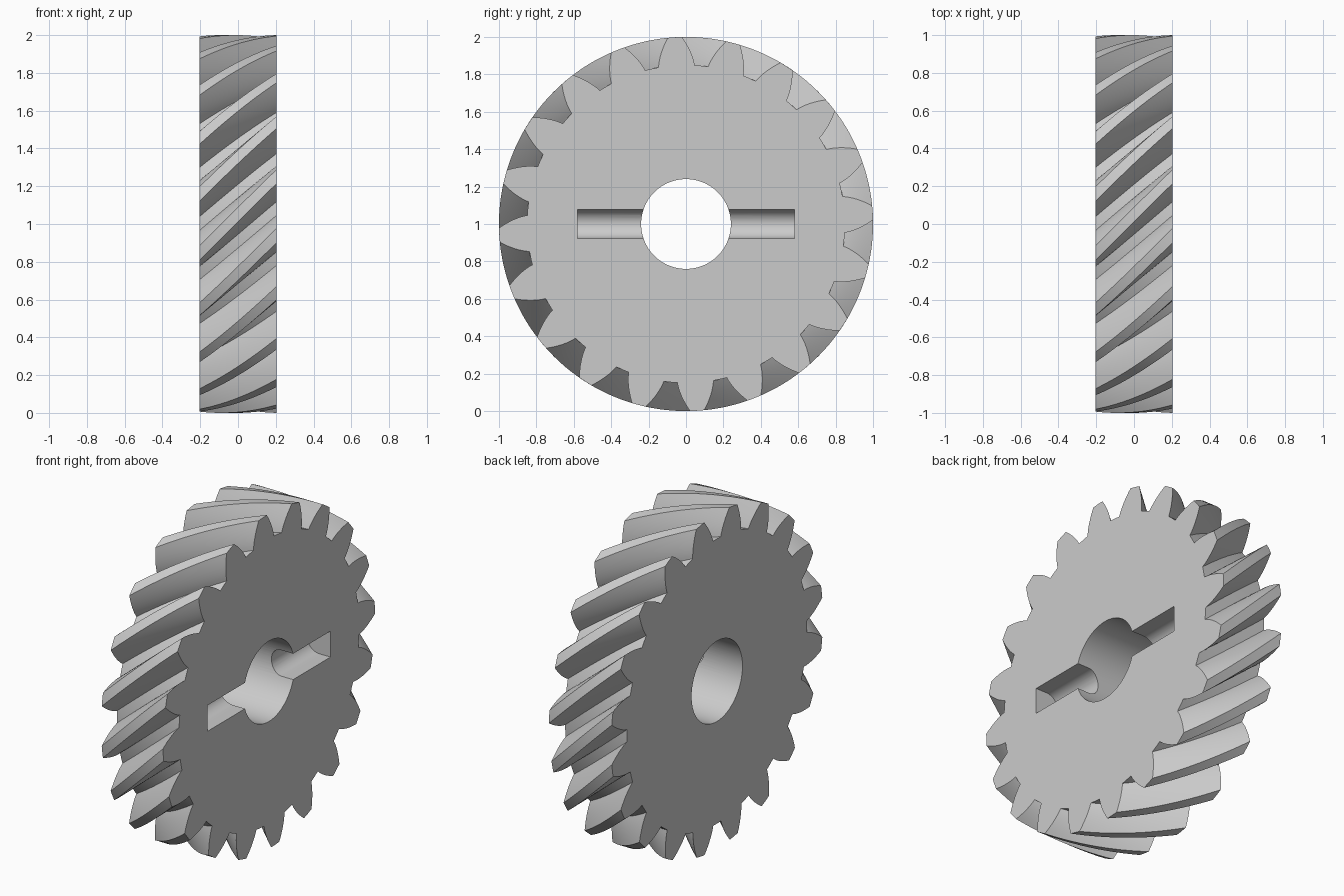
import bpy
import bmesh
from math import cos, sin, tan, acos, radians, pi

old = bpy.data.objects.get("Cube")
if old:
    bpy.data.objects.remove(old, do_unlink=True)

TEETH = 20
HALF = 0.205                 # half the gear width
R_ROOT, R_PITCH, R_TIP = 0.85, 0.934, 1.0
R_BASE = 0.831               # involute base circle
TWIST = radians(23.5)        # helix rotation across the width
PHASE = radians(3.4)         # a tooth's angle on the slotted side
BORE = 0.24
LAYERS = 20

steel = bpy.data.materials.new("light_grey")
steel.use_nodes = True
grey = (0.6, 0.6, 0.6, 1)
steel.diffuse_color = grey
steel.node_tree.nodes["Principled BSDF"].inputs["Base Color"].default_value = grey


def involute(r):
    a = acos(min(1, R_BASE / r))
    return tan(a) - a


def half_angle(r):
    """Half the angular tooth thickness at radius r."""
    return pi / TEETH / 2 + involute(R_PITCH) - involute(r)


def loft(name, rings):
    """Solid skin through equal rings of points, with flat end caps."""
    bm = bmesh.new()
    loops = [[bm.verts.new(p) for p in ring] for ring in rings]
    n = len(loops[0])
    for a, b in zip(loops, loops[1:]):
        for i in range(n):
            j = (i + 1) % n
            bm.faces.new((a[i], a[j], b[j], b[i]))
    bm.faces.new(loops[0])
    bm.faces.new(loops[-1])
    bmesh.ops.recalc_face_normals(bm, faces=bm.faces)
    mesh = bpy.data.meshes.new(name)
    bm.to_mesh(mesh)
    bm.free()
    mesh.materials.append(steel)
    obj = bpy.data.objects.new(name, mesh)
    bpy.context.collection.objects.link(obj)
    return obj


# One tooth outline as (radius, angle): flank up, tip, flank down, root arc
STEPS = 8
flank = [R_ROOT + (R_TIP - R_ROOT) * i / STEPS for i in range(STEPS + 1)]
tooth = [(r, -half_angle(r)) for r in flank]
tooth += [(R_TIP, 0)]
tooth += [(r, half_angle(r)) for r in reversed(flank)]
tooth += [(R_ROOT, pi / TEETH)]
outline = [(r, a + 2 * pi * k / TEETH) for k in range(TEETH) for r, a in tooth]

# Helical gear body
rings = []
for layer in range(LAYERS + 1):
    t = layer / LAYERS
    x = HALF - 2 * HALF * t
    turn = PHASE + TWIST * t
    rings.append([(x, r * cos(a + turn), 1 + r * sin(a + turn)) for r, a in outline])
gear = loft("helical_gear", rings)

# Round shaft bore
circle = [2 * pi * i / 96 for i in range(96)]
bore = loft("bore_cutter", [[(x, BORE * cos(a), 1 + BORE * sin(a)) for a in circle]
                            for x in (-0.4, 0.4)])

# Cross-pin slot with a rounded floor, on one side only
SLOT_R, SLOT_DEPTH, SLOT_LEN = 0.0775, 0.152, 0.58
mid = HALF - SLOT_DEPTH + SLOT_R
section = [(mid - SLOT_R * sin(pi * i / 24), 1 + SLOT_R * cos(pi * i / 24)) for i in range(25)]
section += [(0.4, 1 - SLOT_R), (0.4, 1 + SLOT_R)]
slot = loft("slot_cutter", [[(x, y, z) for x, z in section] for y in (-SLOT_LEN, SLOT_LEN)])

# Cut both openings
bpy.ops.object.select_all(action='DESELECT')
bpy.context.view_layer.objects.active = gear
gear.select_set(True)
for cutter in (bore, slot):
    cutter.hide_render = True
    mod = gear.modifiers.new(cutter.name, 'BOOLEAN')
    mod.operation = 'DIFFERENCE'
    mod.solver = 'EXACT'
    mod.object = cutter
    bpy.ops.object.modifier_apply(modifier=mod.name)
    bpy.data.objects.remove(cutter, do_unlink=True)

bpy.ops.object.shade_smooth_by_angle(angle=radians(30))
